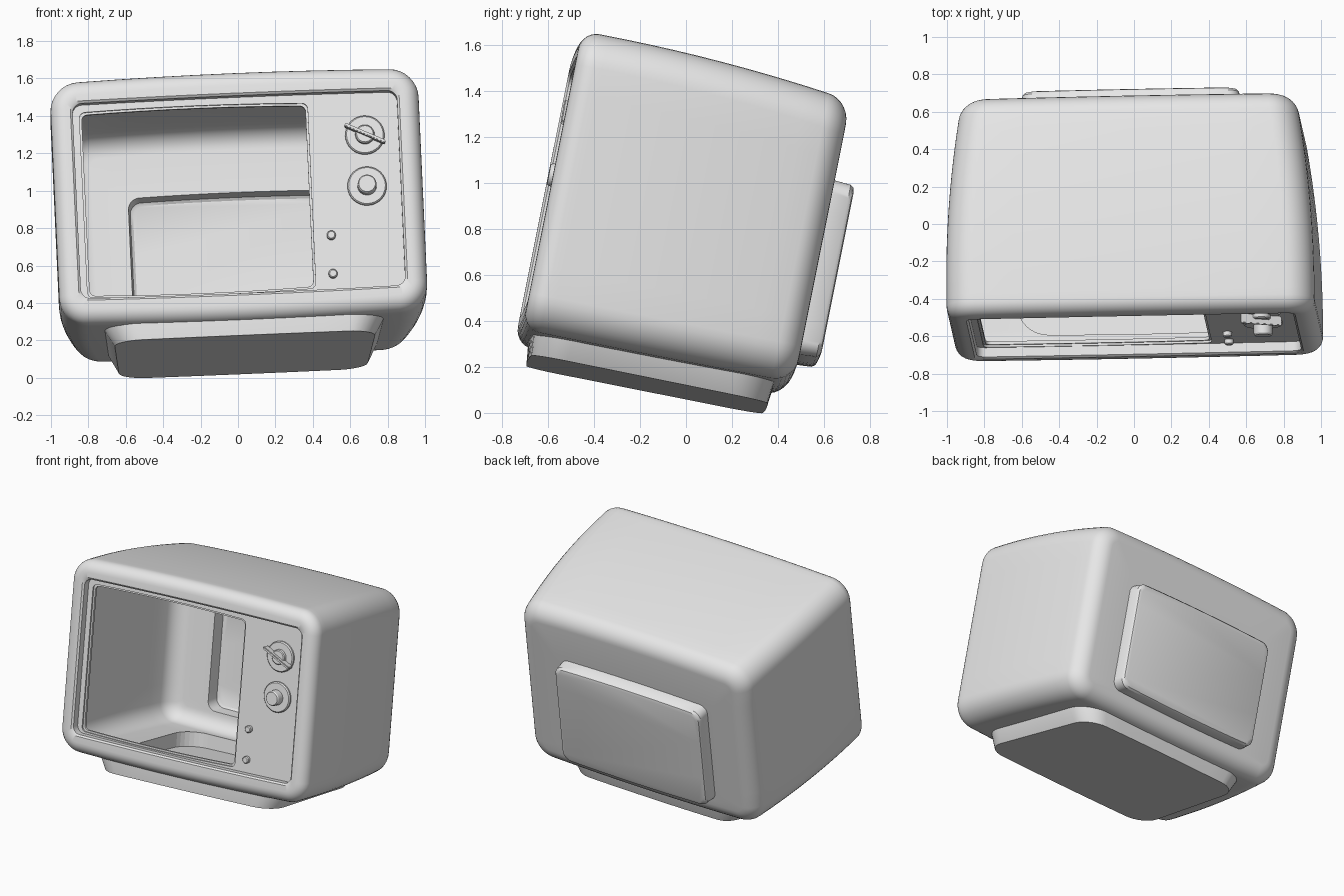
import bpy, bmesh
from math import sin, cos, pi, radians
from mathutils import Matrix, Euler, Vector

if "Cube" in bpy.data.objects:
    bpy.data.objects.remove(bpy.data.objects["Cube"], do_unlink=True)

# One plain grey for the whole set
grey = bpy.data.materials.new("plain grey")
grey.use_nodes = True
grey.diffuse_color = (0.8, 0.8, 0.8, 1)
grey.node_tree.nodes["Principled BSDF"].inputs["Base Color"].default_value = (0.8, 0.8, 0.8, 1)

# The whole set leans back and is slightly rolled and turned
POSE = Matrix.Translation((0, 0, 0.82)) @ Euler(
    (radians(-11.36), radians(-2.41), radians(1.15))).to_matrix().to_4x4()


def finish(name, bm, smooth=True):
    bmesh.ops.recalc_face_normals(bm, faces=bm.faces)
    mesh = bpy.data.meshes.new(name)
    bm.to_mesh(mesh)
    bm.free()
    obj = bpy.data.objects.new(name, mesh)
    bpy.context.collection.objects.link(obj)
    mesh.materials.append(grey)
    obj.matrix_world = POSE
    if smooth:
        activate(obj)
        bpy.ops.object.shade_smooth_by_angle(angle=radians(32))
    return obj


def activate(obj):
    bpy.ops.object.select_all(action="DESELECT")
    obj.select_set(True)
    bpy.context.view_layer.objects.active = obj


def loft(name, rings, smooth=True):
    """Skin a list of equal-length point loops and cap both ends."""
    bm = bmesh.new()
    loops = [[bm.verts.new(p) for p in ring] for ring in rings]
    for a, b in zip(loops, loops[1:]):
        for i in range(len(a)):
            j = (i + 1) % len(a)
            bm.faces.new((a[i], a[j], b[j], b[i]))
    bm.faces.new(loops[0])
    bm.faces.new(loops[-1])
    return finish(name, bm, smooth)


def outline(left, right, low, high, r, bulge=0.0, arc=8, edge=8):
    """Rounded rectangle whose top and bottom swell by bulge."""
    cx, cy = (left + right) / 2, (low + high) / 2
    hw, hh = (right - left) / 2, (high - low) / 2
    pts = []
    corners = [(1, 1), (-1, 1), (-1, -1), (1, -1)]
    for k, (sx, sy) in enumerate(corners):
        for i in range(arc + 1):
            a = (k + i / arc) * pi / 2
            pts.append(Vector((sx * (hw - r) + r * cos(a), sy * (hh - r) + r * sin(a))))
        nx, ny = corners[(k + 1) % 4]
        a = (k + 1) * pi / 2
        end = Vector((nx * (hw - r) + r * cos(a), ny * (hh - r) + r * sin(a)))
        start = pts[-1].copy()
        pts += [start.lerp(end, i / edge) for i in range(1, edge)]
    return [(cx + p.x, cy + p.y + bulge * (p.y / hh) * (1 - (p.x / hw) ** 2)) for p in pts]


def upright(y, *args):
    return [(a, y, b) for a, b in outline(*args)]


def level(z, *args, taper=0.0):
    return [(a * (1 - taper * b), b, z) for a, b in outline(*args)]


def shell(y, inset):
    """Cabinet section at depth y, shrunk by inset; it narrows to the back."""
    t = max(0, y + 0.45) ** 2
    hw = 0.985 - 0.085 * t - inset
    return upright(y, -hw, hw, -0.62 + 0.01 * t + inset, 0.695 - 0.06 * t - inset,
                   max(0.15 - inset, 0.05), 0.02)


def rounded(y, inset, radius, facing, steps=7):
    """Sections of a rounded edge ending at depth y (facing: +1 back, -1 front)."""
    return [shell(y - facing * radius * (1 - sin(a)), inset + radius * (1 - cos(a)))
            for a in [i * pi / 2 / steps for i in range(steps + 1)]]


def plate(y, grow):
    return upright(y, -0.58 - grow, 0.58 + grow, -0.475 - grow, 0.285 + grow, 0.06, 0.01)


def panel(y, grow=0.0):
    return upright(y, -0.868 - grow, 0.868 + grow, -0.49 - grow, 0.572 + grow, 0.05, 0.008)


def window(y, grow=0.0):
    return upright(y, -0.82 - grow, 0.377 + grow, -0.465 - grow, 0.52 + grow, 0.03, 0.012)


# Cabinet: back plate, outer shell, front rim, panel, window, hollow inside
rings = [plate(0.682, -0.025), plate(0.677, -0.01), plate(0.663, 0), plate(0.588, 0.005)]
rings += rounded(0.588, 0, 0.1, 1)[::-1]
rings += [shell(0.488 - 0.1 * i, 0) for i in range(1, 10)]
rings += [shell(-0.5, 0)] + rounded(-0.62, 0, 0.08, -1)
rings += [panel(-0.62, 0.012), panel(-0.61, 0), panel(-0.56, 0)]
rings += [window(-0.56, 0.012), window(-0.548, 0.012), window(-0.548), window(-0.53)]
rings += rounded(-0.53, 0.035, 0.03, -1, 4)[::-1]
rings += [shell(-0.45 + 0.1 * i, 0.035) for i in range(9)]
rings += rounded(0.553, 0.035, 0.1, 1)
rings += [plate(0.553, -0.01), plate(0.64, -0.02), plate(0.65, -0.035)]
cabinet = loft("cabinet", rings)

# Base: a flared foot under the cabinet
base = loft("base", [
    level(-0.6, -0.735, 0.735, -0.56, 0.5, 0.17, 0.01, taper=0.06),
    level(-0.625, -0.73, 0.73, -0.56, 0.5, 0.17, 0.01, taper=0.06),
    level(-0.717, -0.68, 0.68, -0.55, 0.49, 0.15, 0.01, taper=0.06)])

# Hollow of the base, cut through the cabinet floor
cutter = loft("base_cutter", [
    level(z, -0.64, 0.64, -0.47, 0.42, 0.16, 0.01, taper=0.06) for z in (-0.69, -0.5)], False)
cutter.hide_render = True
for part in (cabinet, base):
    cut = part.modifiers.new("hollow", "BOOLEAN")
    cut.operation = "DIFFERENCE"
    cut.solver = "EXACT"
    cut.object = cutter
    activate(part)
    bpy.ops.object.modifier_apply(modifier=cut.name)
bpy.data.objects.remove(cutter, do_unlink=True)


# Controls: turned profiles of (radius, depth) standing on the panel
def turned(name, x, z, profile, n=32):
    return loft(name, [[(x + r * cos(2 * pi * i / n), y, z + r * sin(2 * pi * i / n))
                        for i in range(n)] for r, y in profile])


DISC = [(0.105, -0.555), (0.105, -0.572), (0.098, -0.58), (0.052, -0.58)]
turned("upper_dial", 0.688, 0.344, DISC + [(0.05, -0.598), (0.044, -0.604)])
turned("lower_dial", 0.687, 0.066, DISC + [(0.05, -0.628), (0.044, -0.636)])
for name, z in (("upper_button", -0.195), ("lower_button", -0.405)):
    turned(name, 0.484, z, [(0.024, -0.555), (0.024, -0.582), (0.018, -0.588)], 16)

# Pointer bar across the upper dial
bm = bmesh.new()
bmesh.ops.create_cube(bm, size=1, matrix=Matrix.Translation((0.688, -0.605, 0.344))
                      @ Matrix.Rotation(radians(26), 4, "Y")
                      @ Matrix.Diagonal((0.235, 0.052, 0.018, 1)))
bmesh.ops.bevel(bm, geom=bm.edges[:], offset=0.004, segments=2, affect="EDGES")
finish("dial_pointer", bm)
